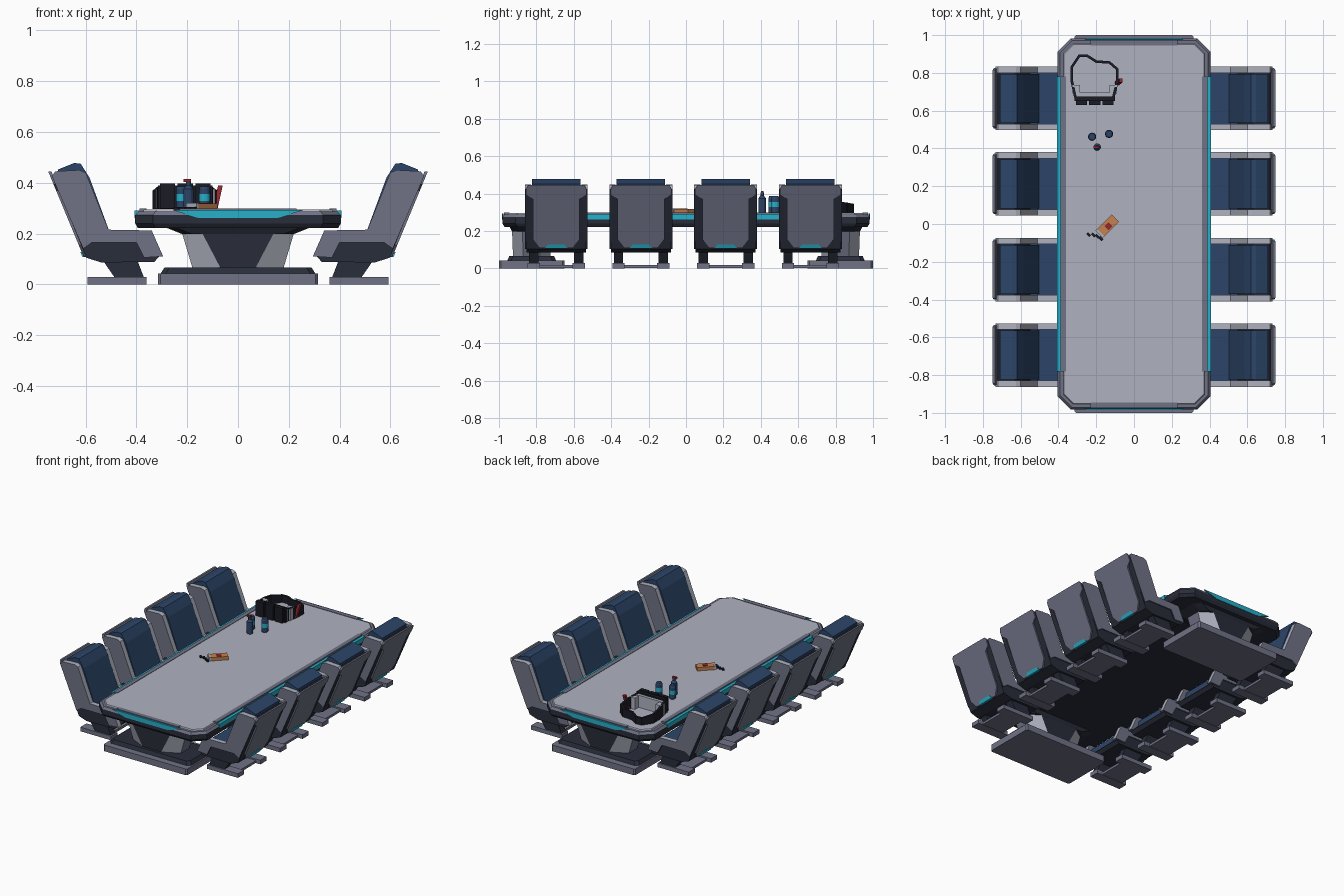
import bpy
import bmesh
import math
from mathutils import Vector

cube = bpy.data.objects.get("Cube")
if cube:
    bpy.data.objects.remove(cube)


def material(name, r, g, b):
    m = bpy.data.materials.new(name)
    m.use_nodes = True
    m.diffuse_color = (r, g, b, 1)
    m.node_tree.nodes["Principled BSDF"].inputs["Base Color"].default_value = (r, g, b, 1)
    return m


LIGHT = material("pale grey", 0.43, 0.45, 0.53)
SLATE = material("slate grey", 0.16, 0.17, 0.24)
NAVY = material("dark navy", 0.022, 0.026, 0.042)
BLUE = material("cushion blue", 0.025, 0.06, 0.14)
CYAN = material("cyan trim", 0.02, 0.43, 0.58)
BLACK = material("black", 0.01, 0.011, 0.018)
RED = material("red", 0.3, 0.02, 0.03)
ORANGE = material("orange", 0.55, 0.22, 0.08)


def finish(name, bm, mats, rule=None):
    bmesh.ops.recalc_face_normals(bm, faces=bm.faces)
    bm.normal_update()
    if rule:
        for f in bm.faces:
            f.material_index = rule(f)
    me = bpy.data.meshes.new(name)
    bm.to_mesh(me)
    bm.free()
    for m in mats:
        me.materials.append(m)
    ob = bpy.data.objects.new(name, me)
    bpy.context.collection.objects.link(ob)
    return ob


def loft(name, lower, upper, mats, rule=None):
    """Solid between two matching outlines of 3D points."""
    bm = bmesh.new()
    a = [bm.verts.new(p) for p in lower]
    b = [bm.verts.new(p) for p in upper]
    bm.faces.new(a)
    bm.faces.new(b)
    n = len(a)
    for i in range(n):
        j = (i + 1) % n
        bm.faces.new((a[i], a[j], b[j], b[i]))
    return finish(name, bm, mats, rule)


def box(name, x0, x1, y0, y1, z0, z1, mat):
    ring = [(x0, y0), (x1, y0), (x1, y1), (x0, y1)]
    return loft(name, [(x, y, z0) for x, y in ring], [(x, y, z1) for x, y in ring], [mat])


def octagon(hx, hy, cx, cy, z, yc=0):
    quarter = [(hx, hy - cy), (hx - cx, hy)]
    pts = quarter + [(-x, y) for x, y in reversed(quarter)]
    pts += [(-x, -y) for x, y in pts]
    return [(x, y + yc, z) for x, y in pts]


def side_prism(name, s, pts, y0, y1, mats, rule=None):
    """Side profile in x and z, extruded along y; s mirrors it."""
    return loft(name, [(s * x, y0, z) for x, z in pts], [(s * x, y1, z) for x, z in pts], mats, rule)


# Table slab in stacked layers
loft("table_edge", octagon(0.395, 0.97, 0.07, 0.07, 0.222),
     octagon(0.405, 0.982, 0.07, 0.07, 0.24), [NAVY])
loft("table_edge_upper", octagon(0.405, 0.982, 0.07, 0.07, 0.24),
     octagon(0.405, 0.982, 0.07, 0.07, 0.272), [NAVY])
loft("table_rim", octagon(0.405, 0.982, 0.07, 0.07, 0.272),
     octagon(0.392, 0.972, 0.065, 0.065, 0.287), [SLATE])
loft("table_top", octagon(0.375, 0.955, 0.05, 0.05, 0.284),
     octagon(0.37, 0.95, 0.05, 0.05, 0.295), [LIGHT])

for s in (-1, 1):
    # Side and end trims
    x0, x1 = sorted((s * 0.36, s * 0.388))
    box("table_side_rail", x0, x1, -0.78, 0.78, 0.285, 0.298, SLATE)
    x0, x1 = sorted((s * 0.389, s * 0.408))
    box("table_side_light", x0, x1, -0.78, 0.78, 0.262, 0.29, CYAN)
    y0, y1 = sorted((s * 0.945, s * 0.974))
    box("table_end_rail", -0.23, 0.23, y0, y1, 0.285, 0.298, SLATE)
    trap = [(-0.16, 0.262), (0.16, 0.262), (0.26, 0.293), (-0.26, 0.293)]
    loft("table_end_light", [(x, s * 0.976, z) for x, z in trap],
         [(x, s * 0.985, z) for x, z in trap], [CYAN])

    # Pedestal: two-tier foot, faceted column and flared collar
    yc = s * 0.825
    loft("pedestal_foot", octagon(0.315, 0.175, 0.01, 0.01, 0, yc),
         octagon(0.315, 0.175, 0.01, 0.01, 0.042, yc), [SLATE])
    loft("pedestal_step", octagon(0.305, 0.13, 0.02, 0.02, 0.042, yc),
         octagon(0.29, 0.12, 0.02, 0.02, 0.066, yc), [NAVY])

    def column_rule(f):
        n = f.normal
        if abs(n.y) > 0.9:
            return 2
        return 1 if abs(n.x) < 0.9 else 0

    loft("pedestal_column", octagon(0.18, 0.1, 0.11, 0.055, 0.066, yc),
         octagon(0.22, 0.105, 0.08, 0.055, 0.2, yc), [SLATE, LIGHT, NAVY], column_rule)
    loft("pedestal_collar", octagon(0.22, 0.105, 0.04, 0.04, 0.198, yc),
         octagon(0.29, 0.12, 0.04, 0.04, 0.226, yc), [NAVY])


# Chairs
FRAME = [(0.295, 0.11), (0.34, 0.212), (0.51, 0.215), (0.60, 0.44), (0.625, 0.45),
         (0.72, 0.445), (0.733, 0.425), (0.61, 0.14), (0.575, 0.165), (0.40, 0.165), (0.37, 0.105)]
SHELL = [(0.33, 0.088), (0.31, 0.11), (0.37, 0.17), (0.55, 0.17), (0.63, 0.42),
         (0.715, 0.43), (0.727, 0.42), (0.598, 0.105), (0.54, 0.086)]
SEAT = [(0.345, 0.14), (0.355, 0.185), (0.37, 0.195), (0.55, 0.195), (0.55, 0.14)]
BACK = [(0.50, 0.19), (0.585, 0.42), (0.62, 0.475), (0.645, 0.478), (0.71, 0.452),
        (0.70, 0.42), (0.59, 0.17)]
STEM = [(0.37, 0.025), (0.485, 0.025), (0.53, 0.09), (0.395, 0.09)]


def back_plate(name, s, y, half, out, mat):
    """Plate on the sloping rear of a chair, from (half width, height) pairs."""
    ring = [(w, z) for w, z in half] + [(-w, z) for w, z in reversed(half)]

    def at(w, z, d):
        return (s * (0.598 + (z - 0.105) * 0.415 + d), y + w, z)
    loft(name, [at(w, z, -0.004) for w, z in ring], [at(w, z, out) for w, z in ring], [mat])


def chair(s, y):
    def frame_rule(f):
        n = f.normal
        if n.z > 0.3:
            return 1
        return 2 if n.x * s > 0.5 else 0

    for t in (-1, 1):
        y0, y1 = sorted((y + t * 0.135, y + t * 0.168))
        side_prism("chair_side_frame", s, FRAME, y0, y1, [SLATE, LIGHT, NAVY], frame_rule)
        y0, y1 = sorted((y + t * 0.095, y + t * 0.145))
        side_prism("chair_stem", s, STEM, y0, y1, [NAVY])
        x0, x1 = sorted((s * 0.36, s * 0.593))
        box("chair_foot", x0, x1, y0 - 0.008, y1 + 0.008, 0, 0.028, SLATE)
    x0, x1 = sorted((s * 0.40, s * 0.56))
    box("chair_foot_bridge", x0, x1, y - 0.1, y + 0.1, 0.002, 0.018, SLATE)
    side_prism("chair_shell", s, SHELL, y - 0.16, y + 0.16, [NAVY])
    side_prism("chair_seat_cushion", s, SEAT, y - 0.135, y + 0.135, [BLUE])
    side_prism("chair_back_cushion", s, BACK, y - 0.13, y + 0.13, [BLUE])
    back_plate("chair_back_panel", s, y,
               [(0.09, 0.11), (0.125, 0.155), (0.125, 0.37), (0.16, 0.395), (0.16, 0.43), (0.15, 0.445)],
               0.009, SLATE)
    back_plate("chair_back_light", s, y, [(0.06, 0.107), (0.045, 0.128)], 0.014, CYAN)


for row in range(4):
    for side in (-1, 1):
        chair(side, 0.665 - row * 0.453)


# Utility belt on the table: looped strap, front pouches and pads
path = [(-0.31, 0.67), (-0.33, 0.76), (-0.33, 0.83), (-0.29, 0.89), (-0.25, 0.892),
        (-0.2, 0.86), (-0.13, 0.855), (-0.088, 0.82), (-0.09, 0.75), (-0.11, 0.67)]
bm = bmesh.new()
low = [bm.verts.new((x, y, 0.296)) for x, y in path]
top = [bm.verts.new((x, y, 0.385 - 0.18 * (y - 0.67))) for x, y in path]
for i in range(len(path) - 1):
    bm.faces.new((low[i], low[i + 1], top[i + 1], top[i]))
strap = finish("belt_strap", bm, [BLACK])
mod = strap.modifiers.new("thickness", "SOLIDIFY")
mod.thickness = 0.014
mod.offset = 0
box("belt_front", -0.315, -0.1, 0.65, 0.675, 0.296, 0.39, BLACK)
for i in range(3):
    x = -0.308 + i * 0.07
    box("belt_pouch", x, x + 0.06, 0.63, 0.655, 0.298, 0.398, BLACK)
box("belt_buckle_plate", -0.31, -0.1, 0.675, 0.695, 0.298, 0.38, LIGHT)
for x in (-0.325, -0.13):
    box("belt_pad", x, x + 0.04, 0.69, 0.735, 0.298, 0.375, LIGHT)
loft("belt_tool_handle", [(-0.1, 0.735, 0.3), (-0.08, 0.735, 0.3), (-0.08, 0.755, 0.3), (-0.1, 0.755, 0.3)],
     [(-0.078, 0.75, 0.39), (-0.06, 0.75, 0.39), (-0.06, 0.77, 0.39), (-0.078, 0.77, 0.39)], [RED])


def lathe(name, x, y, profile, mats, rule=None, sides=12):
    bm = bmesh.new()
    rings = [[bm.verts.new((x + r * math.cos(a), y + r * math.sin(a), z))
              for a in (math.tau * k / sides for k in range(sides))] for r, z in profile]
    bm.faces.new(rings[0])
    bm.faces.new(rings[-1])
    for a, b in zip(rings, rings[1:]):
        for k in range(sides):
            j = (k + 1) % sides
            bm.faces.new((a[k], a[j], b[j], b[k]))
    return finish(name, bm, mats, rule)


# Drink cans and a spray bottle
def can_rule(f):
    z = f.calc_center_median().z
    return 1 if 0.32 < z < 0.36 and abs(f.normal.z) < 0.5 else 0


CAN = [(0.018, 0.295), (0.022, 0.302), (0.022, 0.328), (0.022, 0.355), (0.022, 0.375), (0.017, 0.386)]
for x, y in ((-0.222, 0.462), (-0.132, 0.477)):
    lathe("drink_can", x, y, CAN, [BLUE, CYAN], can_rule)
lathe("spray_bottle", -0.195, 0.407, [(0.02, 0.295), (0.02, 0.375), (0.009, 0.39), (0.009, 0.405)], [BLUE])
box("spray_nozzle", -0.215, -0.185, 0.4, 0.414, 0.403, 0.415, RED)

# Snack packet with a label and a few scattered pieces
turn = math.radians(45)
along = Vector((math.cos(turn), math.sin(turn), 0))
across = Vector((-along.y, along.x, 0))


def turned_box(name, c, length, width, z0, z1, mat):
    ring = [Vector((c[0], c[1], 0)) + along * a * length / 2 + across * b * width / 2
            for a, b in ((-1, -1), (1, -1), (1, 1), (-1, 1))]
    loft(name, [p + Vector((0, 0, z0)) for p in ring], [p + Vector((0, 0, z1)) for p in ring], [mat])


turned_box("snack_packet", (-0.14, -0.01), 0.115, 0.055, 0.295, 0.318, ORANGE)
turned_box("packet_label", (-0.135, -0.012), 0.03, 0.03, 0.317, 0.321, RED)
turned_box("packet_opening", (-0.18, -0.05), 0.012, 0.056, 0.295, 0.32, LIGHT)
for x, y in ((-0.195, -0.065), (-0.215, -0.058), (-0.24, -0.056), (-0.175, -0.078)):
    turned_box("snack_piece", (x, y), 0.014, 0.024, 0.295, 0.304, BLACK)
